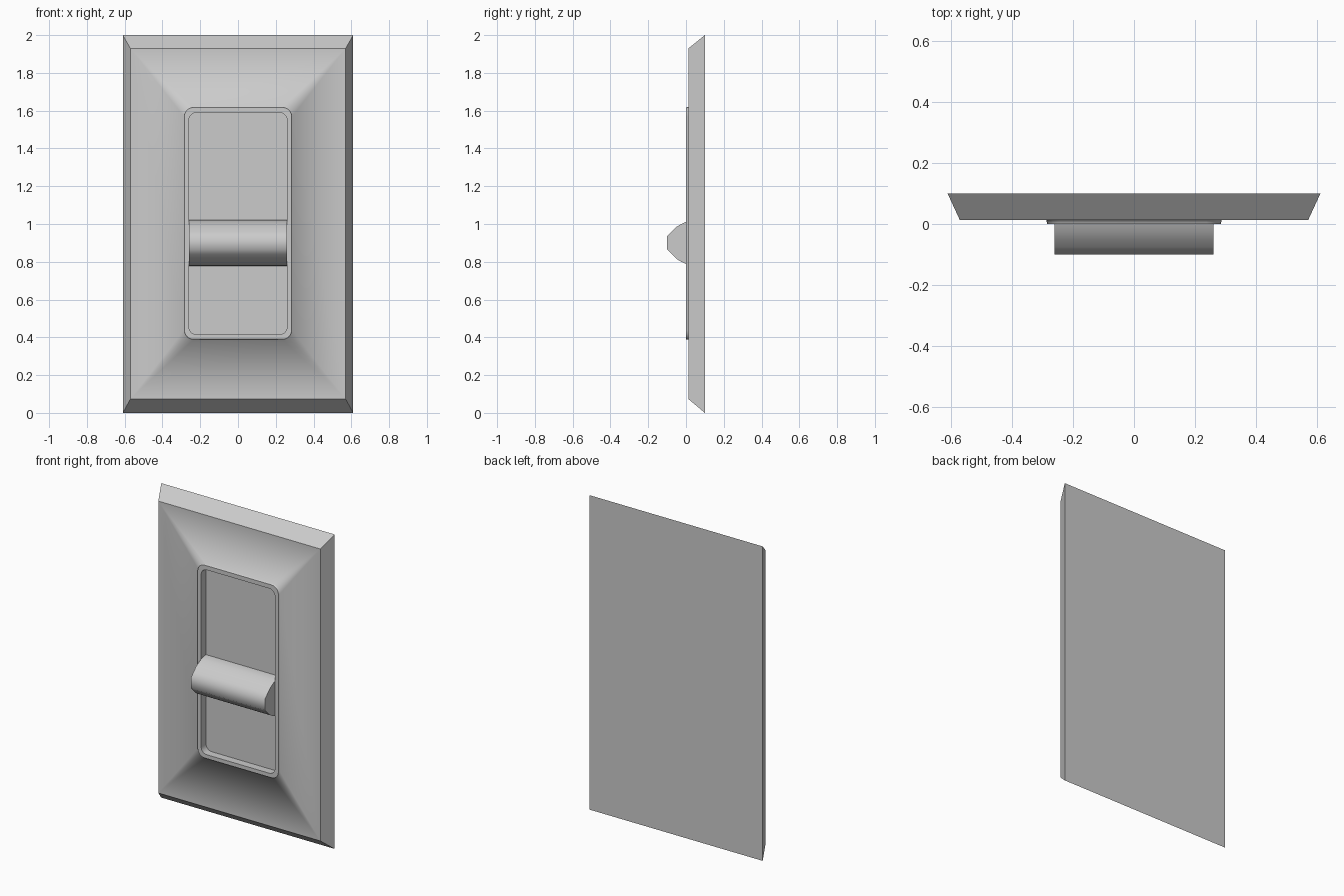
import bpy, bmesh, math

if "Cube" in bpy.data.objects:
    bpy.data.objects.remove(bpy.data.objects["Cube"])

CORNER = 6  # points per rounded corner


def outline(hx, z0, z1, y, r=0.0):
    """Rectangle loop in the xz plane, with rounded corners when r > 0."""
    pts = []
    n = CORNER if r else 1
    corners = [(1, z1, -1, 0), (-1, z1, -1, 90), (-1, z0, 1, 180), (1, z0, 1, 270)]
    for sx, z, sz, start in corners:
        for i in range(n):
            a = math.radians(start + 90 * i / max(n - 1, 1))
            pts.append((sx * (hx - r) + r * math.cos(a),
                        y, z + sz * r + r * math.sin(a)))
    return pts


def finish(bm, name):
    bmesh.ops.recalc_face_normals(bm, faces=bm.faces)
    mesh = bpy.data.meshes.new(name)
    bm.to_mesh(mesh)
    bm.free()
    obj = bpy.data.objects.new(name, mesh)
    bpy.context.collection.objects.link(obj)
    return obj


def ring(bm, a, b):
    n = len(a)
    for i in range(n):
        j = (i + 1) % n
        bm.faces.new((a[i], a[j], b[j], b[i]))


# Wall plate with bevelled border, raised rim and recessed well
bm = bmesh.new()
loops = [[bm.verts.new(p) for p in pts] for pts in (
    outline(0.61, 0.0, 2.0, 0.10),
    outline(0.57, 0.073, 1.93, 0.013),
    outline(0.287, 0.387, 1.62, 0.013, 0.05),
    outline(0.284, 0.39, 1.617, 0.0, 0.048),
    outline(0.26, 0.415, 1.59, 0.0, 0.04),
    outline(0.26, 0.415, 1.59, 0.05, 0.04),
)]
back, front, base, rim, lip, floor = loops
bm.faces.new(back)
ring(bm, back, front)
for c in range(4):
    k, nxt = c * CORNER, (c + 1) % 4
    for i in range(CORNER - 1):
        bm.faces.new((front[c], base[k + i], base[k + i + 1]))
    bm.faces.new((front[c], base[k + CORNER - 1], base[nxt * CORNER], front[nxt]))
for a, b in ((base, rim), (rim, lip), (lip, floor)):
    ring(bm, a, b)
bm.faces.new(floor)

# Blend the plate face softly into the rim, keep other corners crisp
base_set = set(base)
for f in bm.faces:
    f.smooth = True
bm.normal_update()
for e in bm.edges:
    blended = e.verts[0] in base_set and e.verts[1] in base_set
    e.smooth = blended or e.calc_face_angle(0) < math.radians(30)
finish(bm, "switch_plate")

# Toggle rocker: half profile in (y, height from centre), mirrored and extruded
half = [(0.05, 0.122), (0.025, 0.12), (0.0, 0.112), (-0.025, 0.1),
        (-0.05, 0.085), (-0.075, 0.06), (-0.1, 0.035)]
profile = half + [(y, -h) for y, h in reversed(half)]
bm = bmesh.new()
ends = [[bm.verts.new((x, y, 0.9 + h)) for y, h in profile] for x in (-0.26, 0.26)]
ring(bm, *ends)
for end in ends:
    bm.faces.new(end)
toggle = finish(bm, "toggle")
bpy.context.view_layer.objects.active = toggle
toggle.select_set(True)
bpy.ops.object.shade_smooth_by_angle(angle=math.radians(60))
